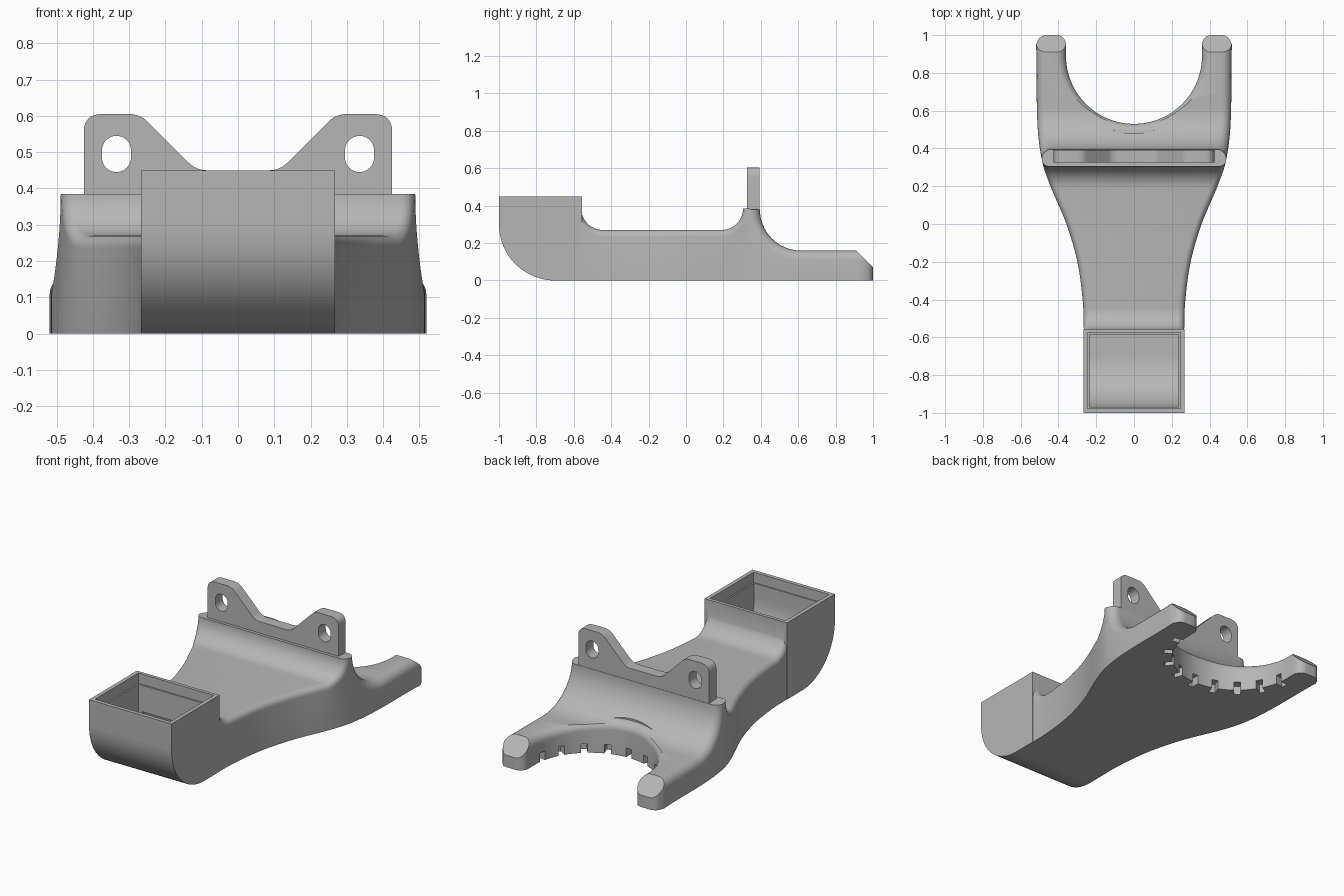
import bpy, bmesh, math
from mathutils import Matrix, Vector

cube = bpy.data.objects.get("Cube")
if cube:
    bpy.data.objects.remove(cube, do_unlink=True)

grey = bpy.data.materials.new("plain_grey")
grey.use_nodes = True
colour = (0.47, 0.47, 0.47, 1)
grey.diffuse_color = colour
grey.node_tree.nodes["Principled BSDF"].inputs["Base Color"].default_value = colour


def finish(name, bm):
    bmesh.ops.recalc_face_normals(bm, faces=bm.faces)
    mesh = bpy.data.meshes.new(name)
    bm.to_mesh(mesh)
    bm.free()
    mesh.materials.append(grey)
    ob = bpy.data.objects.new(name, mesh)
    bpy.context.collection.objects.link(ob)
    return ob


def loft(name, rings):
    """Skin closed rings of equal length and cap both ends."""
    bm = bmesh.new()
    rows = [[bm.verts.new(p) for p in ring] for ring in rings]
    n = len(rows[0])
    for a, b in zip(rows, rows[1:]):
        for i in range(n):
            j = (i + 1) % n
            bm.faces.new((a[i], a[j], b[j], b[i]))
    bm.faces.new(rows[0])
    bm.faces.new(rows[-1])
    return finish(name, bm)


def prism_x(name, profile, half):
    return loft(name, [[(x, y, z) for y, z in profile] for x in (-half, half)])


def prism_y(name, profile, y0, y1):
    return loft(name, [[(x, y, z) for x, z in profile] for y in (y0, y1)])


def arc(cx, cy, r, a0, a1, n=12):
    angles = [math.radians(a0 + (a1 - a0) * i / n) for i in range(n + 1)]
    return [(cx + r * math.cos(a), cy + r * math.sin(a)) for a in angles]


def box(y0, y1, z0, z1):
    return [(y0, z0), (y1, z0), (y1, z1), (y0, z1)]


def boolean(ob, tool, operation="DIFFERENCE"):
    mod = ob.modifiers.new("boolean", "BOOLEAN")
    mod.operation, mod.solver, mod.object = operation, "EXACT", tool
    tool.hide_render = True
    bpy.ops.object.select_all(action="DESELECT")
    bpy.context.view_layer.objects.active = ob
    ob.select_set(True)
    bpy.ops.object.modifier_apply(modifier=mod.name)
    bpy.data.objects.remove(tool, do_unlink=True)


def smooth(ob):
    bpy.ops.object.select_all(action="DESELECT")
    bpy.context.view_layer.objects.active = ob
    ob.select_set(True)
    bpy.ops.object.shade_smooth_by_angle(angle=math.radians(30))


# Half width of the duct along its length
OUTLINE = [(-0.8, 0.266), (-0.55, 0.266), (-0.4, 0.272), (-0.2, 0.3), (0, 0.358),
           (0.2, 0.442), (0.32, 0.483), (0.45, 0.505), (0.6, 0.514), (0.8, 0.515), (1.2, 0.515)]


def half_width(y):
    if y > 0.95:
        t = min(1, (y - 0.95) / 0.05)
        return 0.465 + 0.05 * math.sqrt(1 - t * t)
    for k in range(1, len(OUTLINE) - 2):
        (y0, w0), (y1, w1), (y2, w2), (y3, w3) = OUTLINE[k - 1:k + 3]
        if y <= y2:
            break
    if y <= y1:
        return w1
    h = y2 - y1
    t = (y - y1) / h
    m1, m2 = (w2 - w0) / (y2 - y0) * h, (w3 - w1) / (y3 - y1) * h
    return (w1 * (2*t**3 - 3*t*t + 1) + m1 * (t**3 - 2*t*t + t)
            + w2 * (3*t*t - 2*t**3) + m2 * (t**3 - t*t))


# Top line of the duct: y, z, normal y, normal z, edge rounding
def fillet(cy, cz, r, a0, a1, rounding):
    return [(y, z, (cy - y) / r, (cz - z) / r, rounding) for y, z in arc(cy, cz, r, a0, a1, 16)]


stations = [(-0.56, 0.43, 1, 0, 0.035)]
stations += fillet(-0.445, 0.385, 0.115, 180, 270, 0.035)
stations += [(-0.445 + 0.635 * i / 20, 0.27, 0, 1, 0.035) for i in range(1, 20)]
stations += fillet(0.19, 0.385, 0.115, 270, 360, 0.035)
stations += fillet(0.615, 0.38, 0.22, 180, 270, 0.05)
stations += [(0.615 + 0.335 * i / 8, 0.16, 0, 1, 0.05) for i in range(1, 9)]
stations += [(0.95 + 0.05 * math.sin(math.pi * i / 16), 0.16, 0, 1, 0.05) for i in range(1, 9)]

rings = []
for y, z, ny, nz, r in stations:
    yo = y - ny * r
    w = half_width(yo)
    side = [(w, yo, 0)]
    for k in range(7):
        a = math.pi / 2 * (1 - k / 6)
        drop = r * (1 - math.cos(a))
        side.append((w - r + r * math.sin(a), y - ny * drop, z - nz * drop))
    rings.append(side + [(-px, py, pz) for px, py, pz in reversed(side)])
duct = loft("duct_body", rings)

# Inlet box with its rounded front
inlet = prism_x("inlet", [(-1, 0.45)] + arc(-0.7, 0.3, 0.3, 180, 270, 24)
                + [(-0.555, 0), (-0.555, 0.45)], 0.268)
boolean(duct, inlet, "UNION")

# Hollow inlet, recessed rim and air passage
boolean(duct, prism_x("hollow", [(-0.97, 0.6)] + arc(-0.7, 0.3, 0.27, 180, 270, 20)
                      + [(-0.585, 0.03), (-0.585, 0.6)], 0.236))
boolean(duct, prism_x("rim", box(-0.977, -0.575, 0.39, 0.6), 0.245))
boolean(duct, prism_x("passage", box(-0.65, 0.3, 0.035, 0.235), 0.215))


# Fork opening with a rounded upper rim
def fork_ring(r, z, lift):
    right = [(r + 0.05, 1.1)]
    right += [(r + 0.05 - 0.05 * math.cos(a), 0.95 + 0.05 * math.sin(a))
              for a in [math.pi / 2 * (1 - i / 6) for i in range(7)]]
    right += arc(0, 0.89, r, 0, -88, 30)
    pts = right + [(-x, y) for x, y in reversed(right)]
    return [(x, y, z + lift * max(0, (0.89 - y) / r) ** 3) for x, y in pts]


fork = [fork_ring(0.36, -0.1, 0)]
for i in range(9):
    a = math.pi / 2 * i / 8
    fork.append(fork_ring(0.41 - 0.05 * math.cos(a), 0.111 + 0.05 * math.sin(a), 0.035))
fork.append(fork_ring(0.412, 0.5, 0))
boolean(duct, loft("fork_opening", fork))

# Sloped fork tips
boolean(duct, prism_x("tip_slope", [(0.87, 0.2), (1.1, -0.03), (1.1, 0.3), (0.87, 0.3)], 0.7))

# Air slots around the fork
bm = bmesh.new()
for i in range(9):
    turn = Matrix.Translation((0, 0.89, 0)) @ Matrix.Rotation(math.radians(190 + 20 * i), 4, "Z")
    bmesh.ops.create_cube(bm, size=1, matrix=turn @ Matrix.Translation((0.365, 0, 0.015))
                          @ Matrix.Diagonal((0.09, 0.036, 0.075, 1)))
boolean(duct, finish("air_slots", bm))
smooth(duct)


# Mounting plate with rounded corners
def rounded(points):
    out = []
    for i, (x, z, r) in enumerate(points):
        p = Vector((x, z))
        a = Vector(points[i - 1][:2]) - p
        b = Vector(points[(i + 1) % len(points)][:2]) - p
        if r == 0:
            out.append(p)
            continue
        a, b = p + a.normalized() * r, p + b.normalized() * r
        for k in range(9):
            t = k / 8
            out.append(a * (1 - t) ** 2 + p * 2 * t * (1 - t) + b * t * t)
    return [tuple(v) for v in out]


half = [(0.425, 0.36, 0), (0.425, 0.605, 0.05), (0.27, 0.605, 0.03), (0.115, 0.45, 0.03)]
plate = prism_y("mounting_plate", rounded(half + [(-x, z, r) for x, z, r in reversed(half)]),
                0.325, 0.393)
for s in (-1, 1):
    hole = arc(s * 0.335, 0.505, 0.04, 0, 180, 16) + arc(s * 0.335, 0.485, 0.04, 180, 360, 16)
    boolean(plate, prism_y("bolt_hole", hole, 0.2, 0.5))
smooth(plate)
